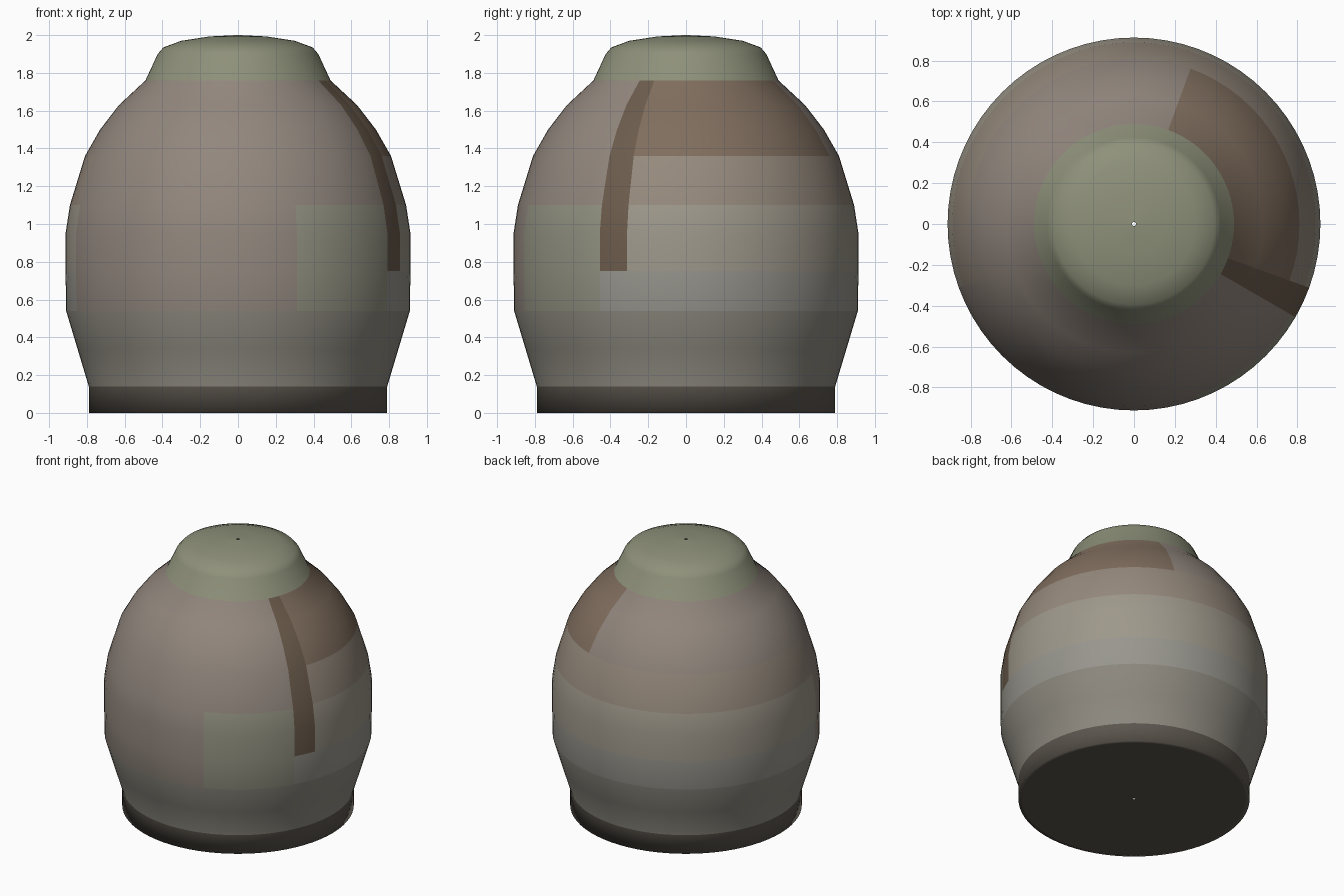
import bpy, bmesh, math

if "Cube" in bpy.data.objects:
    bpy.data.objects.remove(bpy.data.objects["Cube"])

SEG = 72
# lathe profile (radius, height) from bottom centre to top centre
PROFILE = [(0.01, 0), (0.76, 0), (0.79, 0.0), (0.79, 0.14), (0.85, 0.34), (0.91, 0.54),
           (0.913, 0.75), (0.913, 0.95), (0.89, 1.10), (0.81, 1.36), (0.73, 1.50),
           (0.63, 1.63), (0.49, 1.76), (0.425, 1.90), (0.395, 1.935),
           (0.30, 1.97), (0.15, 1.993), (0.01, 2.0)]

# glaze colours by name (sRGB 0-255)
GLAZE = {"base": (92, 86, 78), "ash": (140, 136, 126), "grey": (152, 150, 142),
         "stone": (158, 152, 139), "sand": (150, 138, 125), "taupe": (146, 135, 126),
         "brown": (128, 110, 94), "moss": (142, 145, 122), "streak": (108, 92, 76),
         "patch": (146, 146, 130)}


def linear(c):
    return (c / 255 / 12.92) if c < 11 else ((c / 255 + 0.055) / 1.055) ** 2.4


def glaze_for(z, ang):
    """Glaze name at a height and an angle (degrees, -90 is the front)."""
    if z < 0.1:
        return "base"
    if z > 1.7:
        return "moss"
    if 0.7 < z < 1.7 and -29 < ang < -19:      # dark run beside the front
        return "streak"
    if 0.55 < z < 1.05 and -68 < ang < -29:    # pale green patch
        return "patch"
    if -160 < ang < -29:                       # front side
        return "ash" if z < 0.55 else "taupe"
    if z < 0.5:
        return "ash"
    if z < 0.8:
        return "grey"
    if z < 1.1:
        return "stone"
    if z < 1.4:
        return "sand"
    return "brown" if -29 < ang < 70 else "taupe"


mesh = bpy.data.meshes.new("jar_body")
names = list(GLAZE)
for n in names:
    m = bpy.data.materials.new("glaze_" + n)
    m.diffuse_color = (*[linear(c) for c in GLAZE[n]], 1)
    m.use_nodes = True
    m.node_tree.nodes["Principled BSDF"].inputs["Base Color"].default_value = m.diffuse_color
    mesh.materials.append(m)

# turned body
bm = bmesh.new()
rings = []
for r, z in PROFILE:
    rings.append([bm.verts.new((r * math.cos(2 * math.pi * i / SEG),
                                r * math.sin(2 * math.pi * i / SEG), z)) for i in range(SEG)])
for a, b in zip(rings, rings[1:]):
    for i in range(SEG):
        j = (i + 1) % SEG
        f = bm.faces.new((a[i], a[j], b[j], b[i]))
        f.smooth = True
        c = f.calc_center_median()
        f.material_index = names.index(glaze_for(c.z, math.degrees(math.atan2(c.y, c.x))))
bm.to_mesh(mesh)
bm.free()

jar = bpy.data.objects.new("jar_body", mesh)
bpy.context.collection.objects.link(jar)
